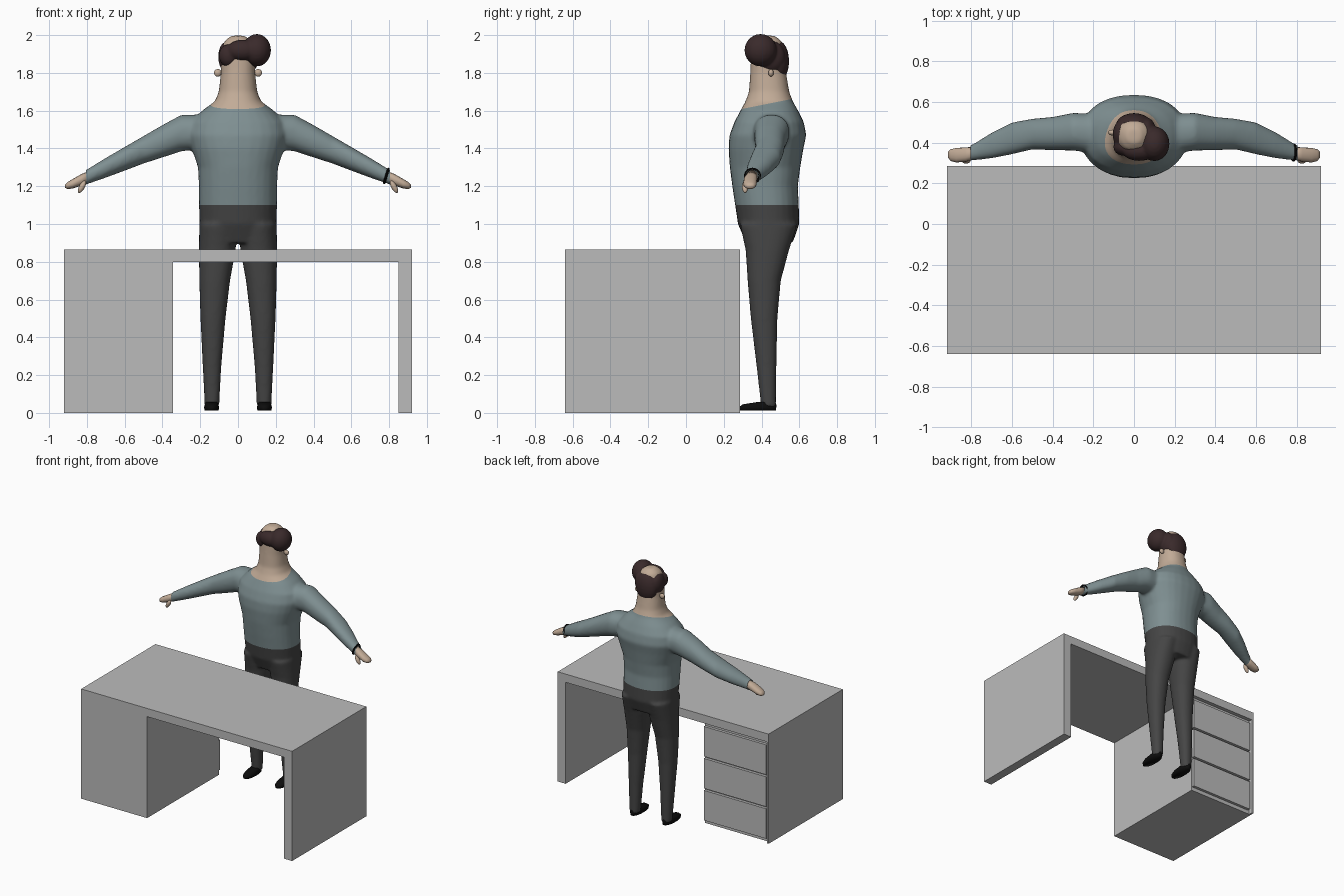
import bpy, bmesh, math
from mathutils import Vector, Matrix

if "Cube" in bpy.data.objects:
    bpy.data.objects.remove(bpy.data.objects["Cube"])


def material(name, r, g, b):
    m = bpy.data.materials.new(name)
    m.diffuse_color = (r, g, b, 1)
    m.use_nodes = True
    m.node_tree.nodes["Principled BSDF"].inputs["Base Color"].default_value = m.diffuse_color
    return m


GREY = material("desk grey", 0.5, 0.5, 0.5)
BLUE = material("sweater blue grey", 0.21, 0.275, 0.285)
DARK = material("trouser charcoal", 0.06, 0.06, 0.06)
SKIN = material("skin", 0.54, 0.41, 0.31)
HAIR = material("hair brown", 0.042, 0.023, 0.024)
BLACK = material("black", 0.004, 0.004, 0.004)


def add_object(name, bm, mat=None, smooth=True):
    bmesh.ops.recalc_face_normals(bm, faces=bm.faces)
    me = bpy.data.meshes.new(name)
    for f in bm.faces:
        f.smooth = smooth
    bm.to_mesh(me)
    bm.free()
    if mat:
        me.materials.append(mat)
    ob = bpy.data.objects.new(name, me)
    bpy.context.collection.objects.link(ob)
    return ob


def box(name, x0, x1, y0, y1, z0, z1, mat=GREY):
    bm = bmesh.new()
    m = Matrix.Translation(((x0 + x1) / 2, (y0 + y1) / 2, (z0 + z1) / 2))
    m = m @ Matrix.Diagonal((x1 - x0, y1 - y0, z1 - z0, 1))
    bmesh.ops.create_cube(bm, size=1, matrix=m)
    return add_object(name, bm, mat, False)


def loft(bm, axis, rows, side=1, n=28):
    """Oval rings along x or z; each row is position, then the two extents."""
    rings = []
    for t, a0, a1, b0, b1 in rows:
        ring = []
        for i in range(n):
            c, s = math.cos(2 * math.pi * i / n), math.sin(2 * math.pi * i / n)
            a = (a0 + a1) / 2 + (a1 - a0) / 2 * math.copysign(abs(c) ** 0.9, c)
            b = (b0 + b1) / 2 + (b1 - b0) / 2 * math.copysign(abs(s) ** 0.9, s)
            p = (a, b, t) if axis == "z" else (t, a, b)
            ring.append(bm.verts.new((p[0] * side, p[1], p[2])))
        rings.append(ring)
    faces = [bm.faces.new(rings[0][::-1]), bm.faces.new(rings[-1])]
    for r, q in zip(rings, rings[1:]):
        for i in range(n):
            j = (i + 1) % n
            faces.append(bm.faces.new((r[i], r[j], q[j], q[i])))
    bmesh.ops.recalc_face_normals(bm, faces=faces)


def ball(bm, centre, radii, tilt=0):
    m = Matrix.Translation(centre) @ Matrix.Rotation(tilt, 4, "Y") @ Matrix.Diagonal((*radii, 1))
    bmesh.ops.create_uvsphere(bm, u_segments=20, v_segments=12, radius=1, matrix=m)


def blended(ob, voxel, iterations):
    """Fuse overlapping volumes into one smooth skin and return its mesh."""
    r = ob.modifiers.new("fuse", "REMESH")
    r.mode = "VOXEL"
    r.voxel_size = voxel
    r.use_smooth_shade = True
    s = ob.modifiers.new("soften", "SMOOTH")
    s.factor = 0.5
    s.iterations = iterations
    dg = bpy.context.evaluated_depsgraph_get()
    me = bpy.data.meshes.new_from_object(ob.evaluated_get(dg))
    bpy.data.objects.remove(ob)
    return me


# Desk: top, drawer cabinet, side panel
X, Y0, Y1, TOP = 0.92, -0.64, 0.285, 0.865
box("desk_top", -X, X, Y0, Y1, 0.8, TOP)
box("desk_side_panel", 0.85, X, Y0, Y1, 0, 0.8)
box("cabinet_body", -X, -0.345, Y0, 0.255, 0, 0.8)
box("cabinet_outer_panel", -X, -0.905, 0.255, Y1, 0, 0.8)
for k in range(3):
    z = 0.03 + k * 0.252
    box(f"drawer_front_{k + 1}", -0.893, -0.35, 0.255, 0.277, z, z + 0.236)

# Figure volume: trunk with head, two arms, two legs
trunk = [(0.9, 0.185, 0.318, 0.565), (1.0, 0.203, 0.275, 0.60), (1.1, 0.207, 0.26, 0.597),
         (1.2, 0.207, 0.245, 0.592), (1.3, 0.212, 0.232, 0.605), (1.4, 0.245, 0.225, 0.622),
         (1.47, 0.265, 0.230, 0.637), (1.54, 0.25, 0.256, 0.624), (1.6, 0.19, 0.288, 0.594),
         (1.65, 0.122, 0.315, 0.565), (1.7, 0.102, 0.333, 0.547), (1.8, 0.091, 0.34, 0.53),
         (1.92, 0.092, 0.345, 0.52), (1.97, 0.07, 0.365, 0.505), (1.997, 0.036, 0.4, 0.47)]
arm = [(0.15, 0.34, 0.54, 1.40, 1.58), (0.3, 0.362, 0.547, 1.385, 1.578),
       (0.4, 0.363, 0.527, 1.352, 1.524), (0.5, 0.367, 0.518, 1.32, 1.466),
       (0.6, 0.343, 0.50, 1.282, 1.408), (0.7, 0.323, 0.45, 1.245, 1.35),
       (0.8, 0.312, 0.388, 1.21, 1.289), (0.85, 0.308, 0.38, 1.19, 1.262)]
leg = [(0.03, 0.1, 0.176, 0.398, 0.476), (0.25, 0.088, 0.187, 0.373, 0.479),
       (0.5, 0.066, 0.199, 0.343, 0.484), (0.7, 0.042, 0.205, 0.326, 0.502),
       (0.86, 0.013, 0.207, 0.316, 0.545), (1.0, 0.005, 0.205, 0.285, 0.59)]
bm = bmesh.new()
loft(bm, "z", [(z, -w, w, y0, y1) for z, w, y0, y1 in trunk])
for side in (1, -1):
    loft(bm, "x", arm, side)
    loft(bm, "z", leg, side)
figure = blended(add_object("figure_volume", bm), 0.011, 6)


def garment(name, mat, cuts):
    """Keep the piece of the figure lying behind every cutting plane."""
    b = bmesh.new()
    b.from_mesh(figure)
    for point, normal in cuts:
        bmesh.ops.bisect_plane(b, geom=b.verts[:] + b.edges[:] + b.faces[:], dist=1e-5,
                               plane_co=point, plane_no=normal, clear_outer=True)
    return add_object(name, b, mat)


neck = Vector((0, 0.3, 1.61))
slope = Vector((0, -0.2, 1))
waist = Vector((0, 0, 1.1))
up = Vector((0, 0, 1))
garment("trousers", DARK, [(waist, up)])
garment("sweater", BLUE, [(waist, -up), (neck, slope),
                          ((0.805, 0, 0), (1, 0, 0)), ((-0.805, 0, 0), (-1, 0, 0))])
garment("head_and_neck", SKIN, [(neck, -slope)])

# Hands, ears and shoes on both sides
hand = [(0.78, 0.32, 0.38, 1.222, 1.284), (0.83, 0.306, 0.377, 1.203, 1.264),
        (0.875, 0.303, 0.374, 1.188, 1.238), (0.902, 0.31, 0.368, 1.185, 1.222),
        (0.915, 0.326, 0.356, 1.191, 1.21)]
shoe = [(0.012, 0.103, 0.177, 0.282, 0.476), (0.03, 0.1, 0.18, 0.28, 0.478),
        (0.045, 0.104, 0.176, 0.30, 0.478), (0.058, 0.11, 0.17, 0.38, 0.474)]
for side, label in ((1, "left"), (-1, "right")):
    bm = bmesh.new()
    loft(bm, "x", hand, side, 16)
    ball(bm, (side * 0.826, 0.313, 1.197), (0.015, 0.016, 0.036), side * -0.5)
    add_object(label + "_hand", bm, SKIN)
    bm = bmesh.new()
    ball(bm, (side * 0.107, 0.45, 1.8), (0.02, 0.014, 0.02))
    add_object(label + "_ear", bm, SKIN)
    bm = bmesh.new()
    loft(bm, "z", shoe, side)
    add_object(label + "_shoe", bm, BLACK)

# Bracelet
bpy.ops.mesh.primitive_torus_add(location=(0.785, 0.352, 1.255), rotation=(0, math.pi / 2 + 0.3, 0),
                                 major_radius=0.038, minor_radius=0.007,
                                 major_segments=24, minor_segments=8)
bpy.context.object.name = "bracelet"
bpy.context.object.data.materials.append(BLACK)

# Hair: fused tufts around a bare crown, with a large swept quiff
bm = bmesh.new()
for centre, radii in [((-0.05, 0.38, 1.892), (0.052, 0.045, 0.06)),
                      ((-0.062, 0.44, 1.885), (0.043, 0.07, 0.08)),
                      ((0.0, 0.49, 1.862), (0.088, 0.056, 0.108)),
                      ((0.06, 0.45, 1.885), (0.05, 0.075, 0.085)),
                      ((0.025, 0.362, 1.92), (0.085, 0.052, 0.056)),
                      ((0.1, 0.395, 1.92), (0.075, 0.086, 0.086))]:
    ball(bm, centre, radii)
hair_mesh = blended(add_object("hair_volume", bm), 0.007, 5)
hair_mesh.materials.clear()
hair_mesh.materials.append(HAIR)
bpy.context.collection.objects.link(bpy.data.objects.new("hair", hair_mesh))
